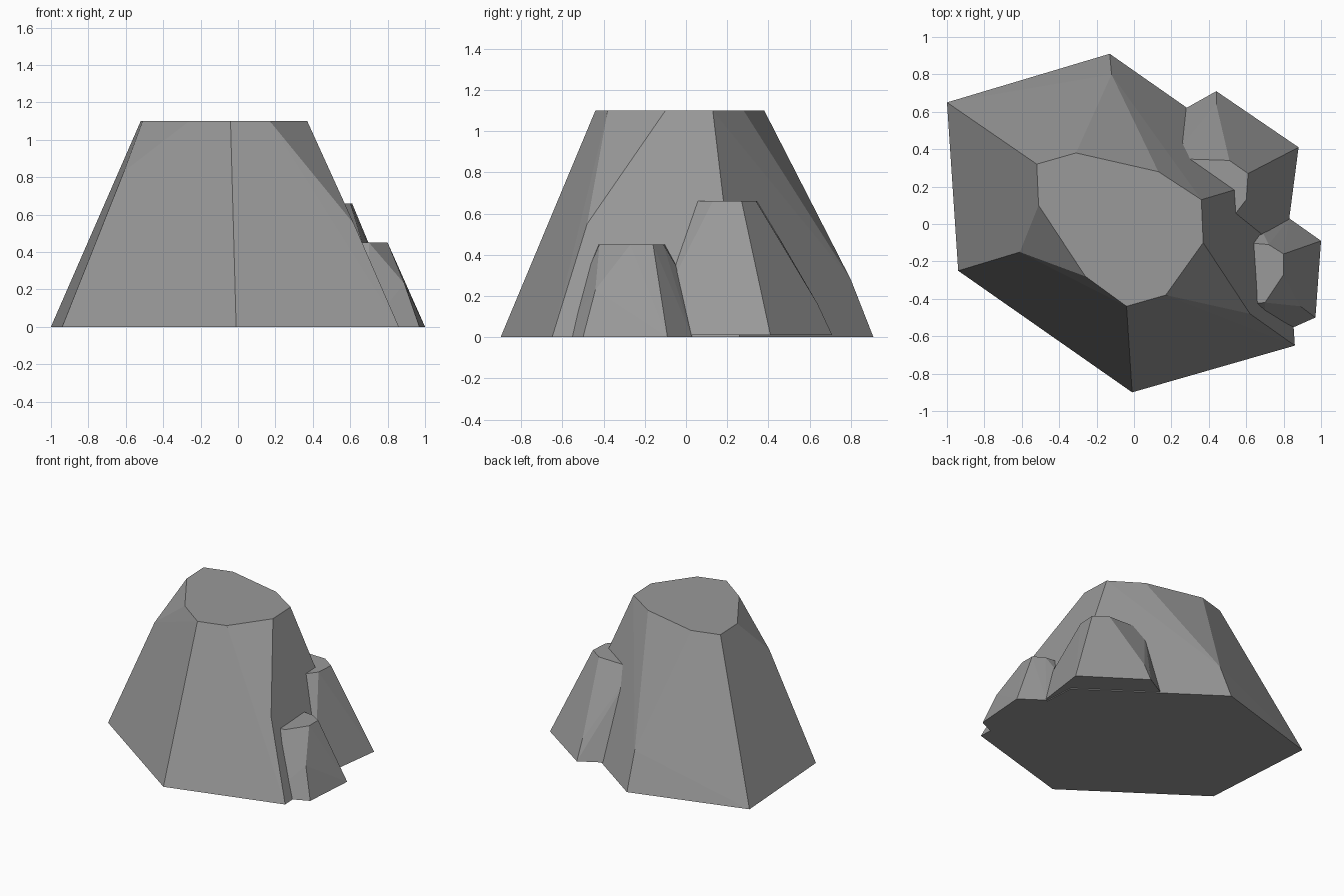
import bpy, bmesh
from math import radians

cube = bpy.data.objects.get("Cube")
if cube:
    bpy.data.objects.remove(cube, do_unlink=True)

# Single stone colour
stone = bpy.data.materials.new("grey_stone")
stone.use_nodes = True
grey = (0.32, 0.32, 0.32, 1)
stone.diffuse_color = grey
bsdf = stone.node_tree.nodes["Principled BSDF"]
bsdf.inputs["Base Color"].default_value = grey
bsdf.inputs["Roughness"].default_value = 0.9


def make_rock(name, bottom, base, height, crown, chips):
    """Faceted rock: hull of a base outline, a flat crown and chipped corners."""
    points = [(x, y, bottom) for x, y in base]
    points += [(x, y, height) for x, y in crown]
    points += chips
    bm = bmesh.new()
    for p in points:
        bm.verts.new(p)
    hull = bmesh.ops.convex_hull(bm, input=bm.verts[:])
    loose = {v for v in hull["geom_interior"] + hull["geom_unused"]
             if isinstance(v, bmesh.types.BMVert)}
    bmesh.ops.delete(bm, geom=list(loose), context='VERTS')
    # Merge the hull triangles into broad flat facets
    bmesh.ops.dissolve_limit(bm, angle_limit=radians(1.5),
                             verts=bm.verts[:], edges=bm.edges[:])
    bmesh.ops.recalc_face_normals(bm, faces=bm.faces[:])
    mesh = bpy.data.meshes.new(name)
    bm.to_mesh(mesh)
    bm.free()
    mesh.materials.append(stone)
    rock = bpy.data.objects.new(name, mesh)
    bpy.context.collection.objects.link(rock)
    return rock


# Large central rock
make_rock(
    "main_rock", 0,
    [(-1, .65), (-.94, -.25), (-.01, -.9), (.86, -.65), (.8, .26), (-.13, .91)],
    1.1,
    [(-.52, .32), (-.31, .38), (.13, .28), (.36, .13), (.37, -.1),
     (.17, -.38), (-.04, -.44), (-.26, -.28), (-.51, .1)],
    [(-.61, -.15, .83), (.62, -.48, .55), (-.12, .8, .28)])

# Medium rock leaning on the back left side
make_rock(
    "back_rock", .01,
    [(.44, .71), (.88, .41), (.8, -.2), (.4, -.2), (.1, .52)],
    .66,
    [(.2, .35), (.51, .34), (.61, .27), (.6, .13), (.5, 0), (.25, 0)],
    [(.44, .64, .16)])

# Small rock on the left side
make_rock(
    "side_rock", 0,
    [(1, -.09), (.97, -.5), (.7, -.62), (.6, -.08), (.83, .03)],
    .45,
    [(.6, -.1), (.72, -.11), (.8, -.16), (.8, -.27), (.7, -.42), (.58, -.43)],
    [(.69, -.05, .35), (.89, -.44, .23)])
